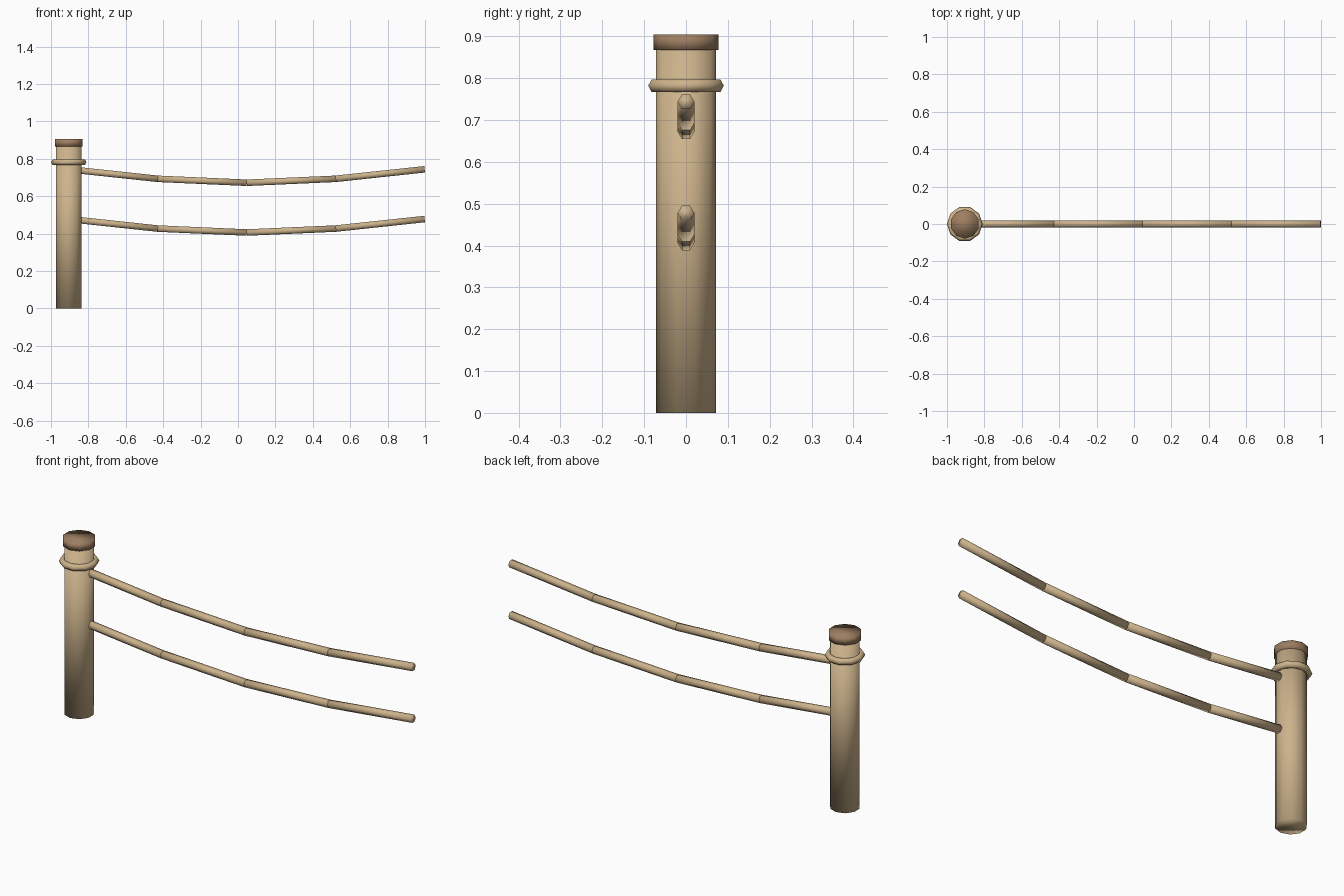
import bpy
import math
from mathutils import Vector

cube = bpy.data.objects.get("Cube")
if cube:
    bpy.data.objects.remove(cube, do_unlink=True)

POST_X = -0.905


def material(name, rgb):
    mat = bpy.data.materials.new(name)
    mat.use_nodes = True
    mat.diffuse_color = (*rgb, 1)
    mat.node_tree.nodes["Principled BSDF"].inputs["Base Color"].default_value = (*rgb, 1)
    return mat


tan = material("tan_wood", (0.61, 0.45, 0.26))
brown = material("brown_wood", (0.34, 0.21, 0.12))


def finish(name, mat):
    obj = bpy.context.object
    obj.name = name
    obj.data.materials.append(mat)
    bpy.ops.object.shade_smooth()
    return obj


def rod(name, start, end, radius, sides, mat):
    """Straight prism between two points in the xz plane."""
    axis = end - start
    tilt = math.atan2(axis.x, axis.z)
    bpy.ops.mesh.primitive_cylinder_add(
        vertices=sides, radius=radius, depth=axis.length,
        location=(start + end) / 2, rotation=(0, tilt, 0))
    return finish(name, mat)


# Upright post and its cap
def post_point(z):
    return Vector((POST_X, 0, z))


rod("post", post_point(0), post_point(0.87), 0.072, 10, tan)
rod("post_cap", post_point(0.867), post_point(0.905), 0.078, 10, brown)

# Binding ring around the post
bpy.ops.mesh.primitive_torus_add(
    major_segments=10, minor_segments=6, major_radius=0.078,
    minor_radius=0.017, location=post_point(0.782))
finish("post_ring", tan)

# Two sagging ropes, each made of four straight lengths
SPAN, SAG, PARTS = 1.903, 0.072, 4
for label, height in (("upper", 0.744), ("lower", 0.478)):
    points = [Vector((POST_X + SPAN * i / PARTS, 0,
                      height - SAG * math.sin(math.pi * i / PARTS)))
              for i in range(PARTS + 1)]
    for i, (a, b) in enumerate(zip(points, points[1:])):
        rod(f"{label}_rope_{i + 1}", a, b, 0.02, 6, tan)
